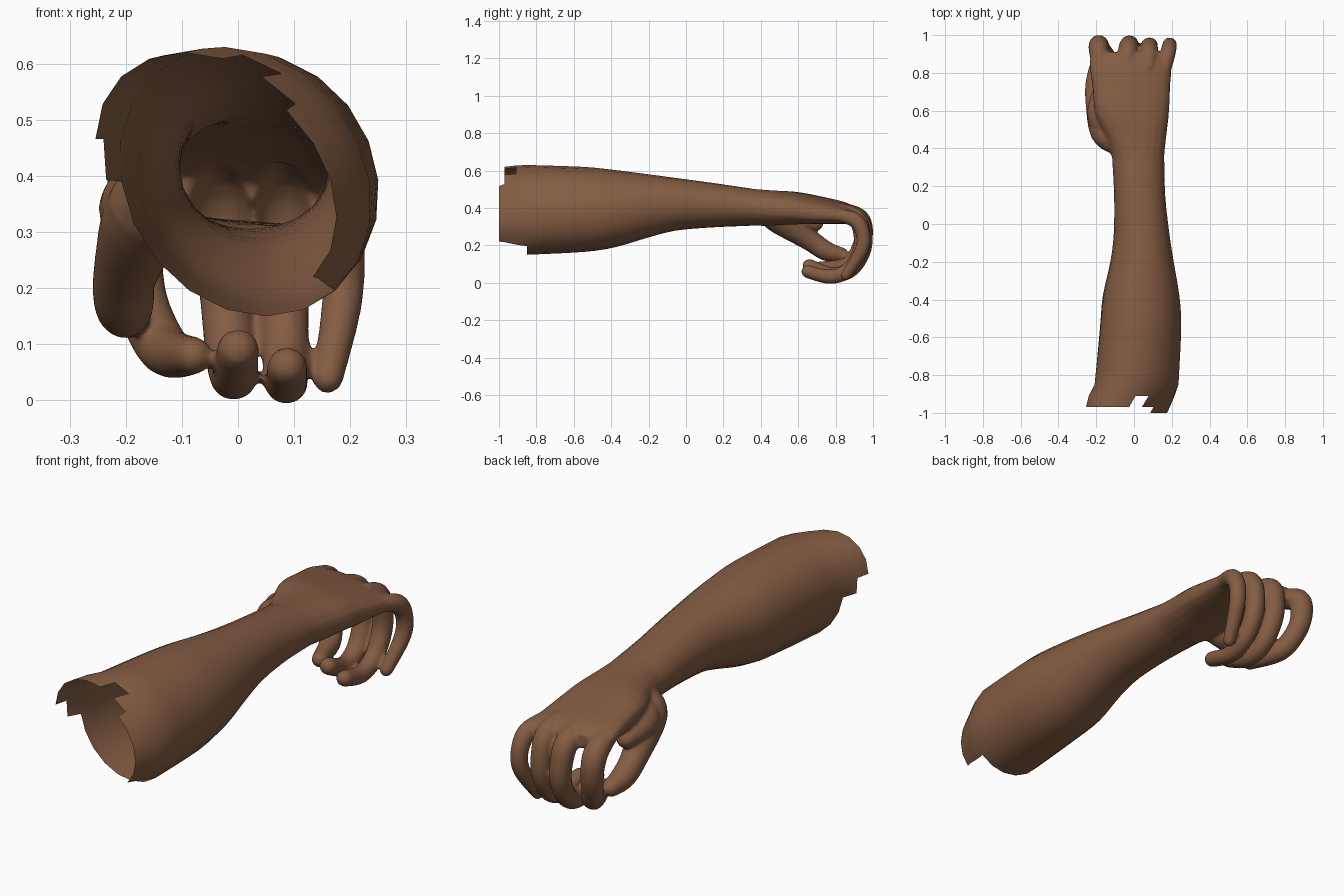
import bpy, bmesh, math
from mathutils import Vector

if "Cube" in bpy.data.objects:
    bpy.data.objects.remove(bpy.data.objects["Cube"])

SIDES = 20
skin = bpy.data.materials.new("brown skin")
skin.diffuse_color = (0.23, 0.108, 0.055, 1)
skin.use_nodes = True
skin.node_tree.nodes["Principled BSDF"].inputs["Base Color"].default_value = skin.diffuse_color


def spline(pts, n):
    """Catmull-Rom samples through points of any dimension."""
    out = []
    for i in range(len(pts) - 1):
        p0, p1, p2, p3 = (pts[max(i - 1, 0)], pts[i], pts[i + 1],
                          pts[min(i + 2, len(pts) - 1)])
        for k in range(n):
            t = k / n
            out.append([0.5 * (2 * b + (c - a) * t + (2 * a - 5 * b + 4 * c - d) * t * t
                               + (3 * b - a - 3 * c + d) * t ** 3)
                        for a, b, c, d in zip(p0, p1, p2, p3)])
    return out + [list(pts[-1])]


def bridge(bm, rings, cap):
    """Skin a list of point rings; return quads as (ring, sector, face)."""
    vs = [[bm.verts.new(p) for p in r] for r in rings]
    faces = []
    for i in range(len(vs) - 1):
        for j in range(SIDES):
            k = (j + 1) % SIDES
            faces.append((i, j, bm.faces.new((vs[i][j], vs[i][k], vs[i + 1][k], vs[i + 1][j]))))
    if cap:
        bm.faces.new(vs[0])
        bm.faces.new(vs[-1])
    return faces


def section(y, x0, x1, z0, z1, p=1, tilt=0, shear=0):
    """Rounded cross-section from its bounds, squareness, tilt and shear."""
    ring = []
    for j in range(SIDES):
        a = 2 * math.pi * j / SIDES
        c, s = math.cos(a), math.sin(a)
        dx = (x1 - x0) / 2 * math.copysign(abs(c) ** p, c)
        dz = (z1 - z0) / 2 * math.copysign(abs(s) ** p, s)
        ring.append(((x0 + x1) / 2 + dx - shear * dz, y, (z0 + z1) / 2 + dz - tilt * dx))
    return ring


def tube(bm, pts):
    """Rounded digit along (x, y, z, radius) points."""
    s = spline(pts, 4)
    c = [Vector(p[:3]) for p in s]
    r = [p[3] for p in s]
    t = (c[-1] - c[-2]).normalized()
    for f, w in ((0.5, 0.87), (0.85, 0.53), (1.0, 0.15)):
        c.append(Vector(s[-1][:3]) + t * s[-1][3] * f)
        r.append(s[-1][3] * w)
    rings = []
    for i in range(len(c)):
        t = (c[min(i + 1, len(c) - 1)] - c[max(i - 1, 0)]).normalized()
        u = (Vector((1, 0, 0)) - t * t.x).normalized()
        v = t.cross(u)
        rings.append([c[i] + r[i] * (u * math.cos(2 * math.pi * j / SIDES)
                                     + v * math.sin(2 * math.pi * j / SIDES))
                      for j in range(SIDES)])
    bridge(bm, rings, True)


def finish(bm, name):
    bmesh.ops.recalc_face_normals(bm, faces=bm.faces[:])
    me = bpy.data.meshes.new(name)
    bm.to_mesh(me)
    bm.free()
    me.materials.append(skin)
    me.shade_smooth()
    ob = bpy.data.objects.new(name, me)
    bpy.context.collection.objects.link(ob)
    return ob


# Forearm: y, x range, z range; the upper arm end leans sideways by a rule
WRIST = (0.34, -0.115, 0.16, 0.305, 0.505)
FOREARM = [(-0.85, -0.208, 0.235, 0.15, 0.63), (-0.55, -0.18, 0.25, 0.165, 0.62),
           (-0.38, -0.165, 0.24, 0.19, 0.603), (-0.20, -0.125, 0.21, 0.243, 0.58),
           (-0.05, -0.107, 0.187, 0.28, 0.56), (0.15, -0.105, 0.165, 0.297, 0.533), WRIST]
CUFF = [(-1.0, -0.25, 0.165, 0.18, 0.605), (-0.97, -0.245, 0.18, 0.175, 0.62),
        (-0.91, -0.235, 0.21, 0.16, 0.627)]


def lean(y):
    return 0.15 - (y + 0.85) * 1.1 if y < -0.85 else max(0, -0.18 * y)


bm = bmesh.new()
rings = [section(*s, shear=lean(s[0])) for s in CUFF + spline(FOREARM, 3)]
faces = bridge(bm, rings, False)


# Torn elbow edge: how many cuff bands each sector loses
def missing(j):
    a = (j + 0.5) * 360 / SIDES
    if a < 36 or a > 306:
        return 0
    if 54 < a < 72 or 162 < a < 180:
        return 2
    return 1 if a < 162 else 3


bmesh.ops.delete(bm, geom=[f for i, j, f in faces if i < missing(j)], context='FACES')
finish(bm, "forearm")

# Palm: same fields, growing squarer and more tilted towards the knuckles
PALM = [(0.2, -0.107, 0.163, 0.30, 0.527), WRIST, (0.45, -0.15, 0.17, 0.305, 0.495),
        (0.58, -0.205, 0.185, 0.315, 0.485), (0.72, -0.22, 0.192, 0.32, 0.457),
        (0.85, -0.236, 0.2, 0.322, 0.425), (0.91, -0.22, 0.195, 0.325, 0.39)]
bm = bmesh.new()
palm_rings = []
for s in spline(PALM, 3):
    k = min(max((s[0] - 0.34) / 0.3, 0), 1)
    palm_rings.append(section(*s, p=1 - 0.2 * k, tilt=0.1 * k))
bridge(bm, palm_rings, True)
hand = finish(bm, "hand")

# Shared curl of the two central fingers: y, z, radius
CURL = [(0.82, 0.39, 0.042), (0.915, 0.35, 0.051), (0.947, 0.27, 0.049), (0.942, 0.17, 0.047),
        (0.88, 0.073, 0.044), (0.78, 0.042, 0.041), (0.66, 0.09, 0.038)]


def curled(x0, x1, dy, tip_drop, scale):
    n = len(CURL) - 1
    return [(x0 + (x1 - x0) * i / n, y + dy, z - tip_drop * (i / n) ** 6, r * scale)
            for i, (y, z, r) in enumerate(CURL)]


# Outer fingers, thumb and the fleshy web at its base: x, y, z, radius
index_path = [(-0.18, 0.82, 0.392, 0.042), (-0.187, 0.925, 0.345, 0.053),
              (-0.185, 0.95, 0.26, 0.05), (-0.17, 0.925, 0.17, 0.047),
              (-0.13, 0.86, 0.09, 0.046), (-0.08, 0.71, 0.08, 0.034)]
little_path = [(0.16, 0.81, 0.362, 0.034), (0.18, 0.905, 0.335, 0.041),
               (0.188, 0.947, 0.26, 0.038), (0.185, 0.937, 0.17, 0.036),
               (0.16, 0.855, 0.04, 0.028)]
thumb_path = [(-0.09, 0.41, 0.39, 0.05), (-0.155, 0.49, 0.345, 0.078),
              (-0.2, 0.66, 0.23, 0.058), (-0.203, 0.75, 0.17, 0.053),
              (-0.198, 0.83, 0.15, 0.04)]
web_path = [(-0.1, 0.43, 0.39, 0.045), (-0.178, 0.56, 0.35, 0.068), (-0.18, 0.69, 0.32, 0.045)]
digits = {"index": index_path, "middle": curled(-0.04, 0, 0, 0, 1),
          "ring": curled(0.077, 0.088, -0.008, 0.03, 0.94),
          "little": little_path, "thumb": thumb_path, "thumb_web": web_path}
for name, path in digits.items():
    bm = bmesh.new()
    tube(bm, path)
    part = finish(bm, name)
    part.hide_render = True
    join = hand.modifiers.new(name, 'BOOLEAN')
    join.operation = 'UNION'
    join.solver = 'EXACT'
    join.object = part

# Merge the hand into one soft skin and open it at the wrist
mod = hand.modifiers.new("merge", 'REMESH')
mod.mode = 'VOXEL'
mod.voxel_size = 0.0075
mod = hand.modifiers.new("soften", 'SMOOTH')
mod.factor = 0.5
mod.iterations = 7
solid = bpy.data.meshes.new_from_object(
    hand.evaluated_get(bpy.context.evaluated_depsgraph_get()))
hand.modifiers.clear()
for name in digits:
    bpy.data.objects.remove(bpy.data.objects[name])
bm = bmesh.new()
bm.from_mesh(solid)
bmesh.ops.bisect_plane(bm, geom=bm.verts[:] + bm.edges[:] + bm.faces[:],
                       plane_co=(0, 0.335, 0), plane_no=(0, 1, 0), clear_inner=True)
bm.to_mesh(hand.data)
bm.free()
hand.data.shade_smooth()
